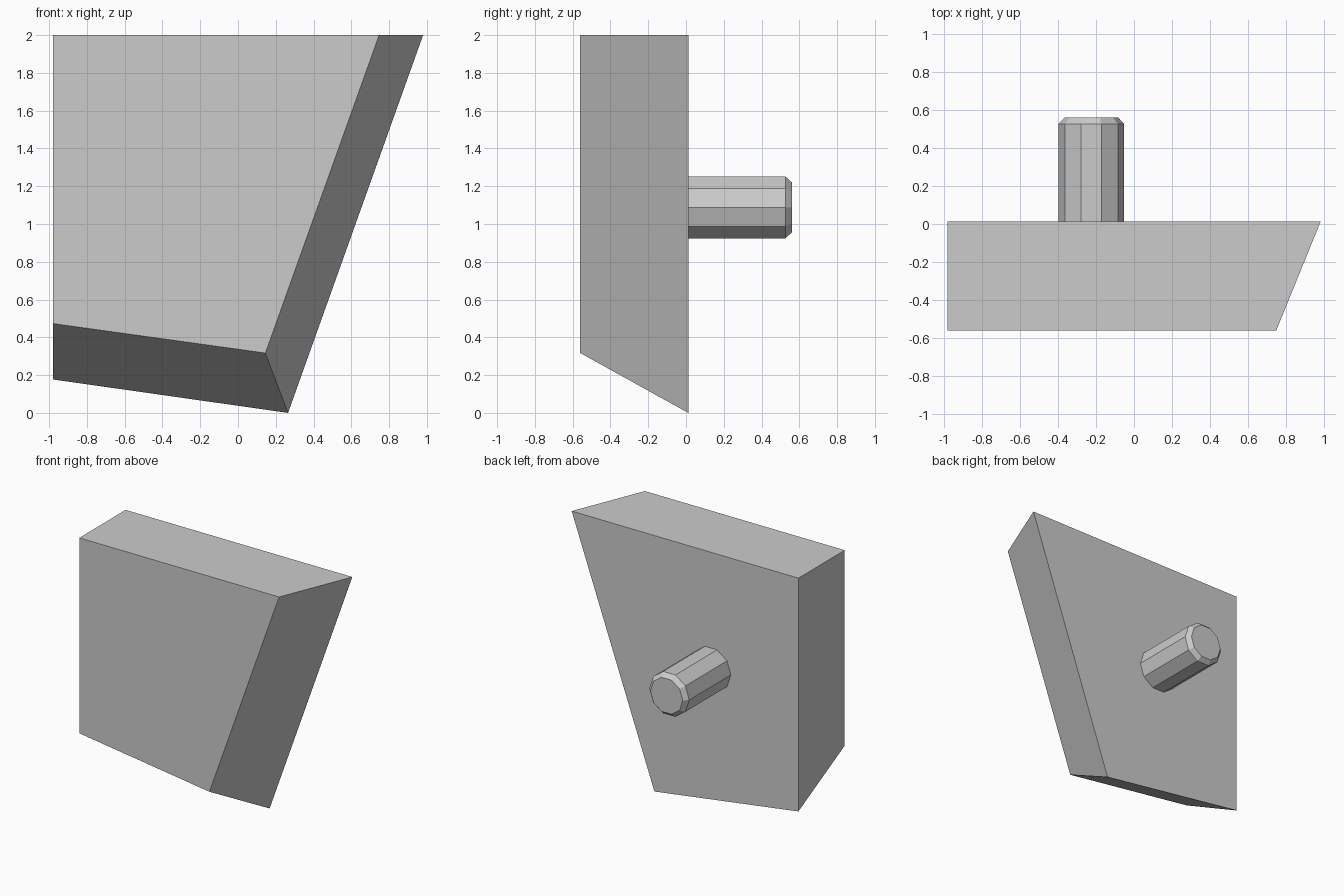
import bpy
import bmesh
import math

cube = bpy.data.objects.get("Cube")
if cube:
    bpy.data.objects.remove(cube, do_unlink=True)

grey = bpy.data.materials.new("plain grey")
grey.use_nodes = True
colour = (0.6, 0.6, 0.6, 1.0)
grey.diffuse_color = colour
grey.node_tree.nodes["Principled BSDF"].inputs["Base Color"].default_value = colour


def loft(name, rings):
    """Join rings of points (equal counts) into a closed, flat-faced solid."""
    bm = bmesh.new()
    loops = [[bm.verts.new(p) for p in ring] for ring in rings]
    bm.faces.new(loops[0])
    bm.faces.new(loops[-1])
    for a, b in zip(loops, loops[1:]):
        for i in range(len(a)):
            j = (i + 1) % len(a)
            bm.faces.new((a[i], a[j], b[j], b[i]))
    bmesh.ops.recalc_face_normals(bm, faces=bm.faces[:])
    mesh = bpy.data.meshes.new(name)
    bm.to_mesh(mesh)
    bm.free()
    mesh.materials.append(grey)
    obj = bpy.data.objects.new(name, mesh)
    bpy.context.collection.objects.link(obj)
    return obj


# Slab with a larger back outline and two sloped sides
back_y, front_y = 0.012, -0.56
back = [(-0.98, 2), (0.98, 2), (0.265, 0), (-0.98, 0.177)]
front = [(-0.98, 2), (0.747, 2), (0.145, 0.317), (-0.98, 0.473)]
loft("slab", [[(x, front_y, z) for x, z in front],
              [(x, back_y, z) for x, z in back]])


# Ten-sided peg with a chamfered end
def peg_ring(y, radius, sides=10):
    angles = [2 * math.pi * i / sides for i in range(sides)]
    return [(-0.224 + radius * math.cos(a), y, 1.088 + radius * math.sin(a))
            for a in angles]


loft("peg", [peg_ring(back_y, 0.172), peg_ring(0.526, 0.172), peg_ring(0.56, 0.14)])
